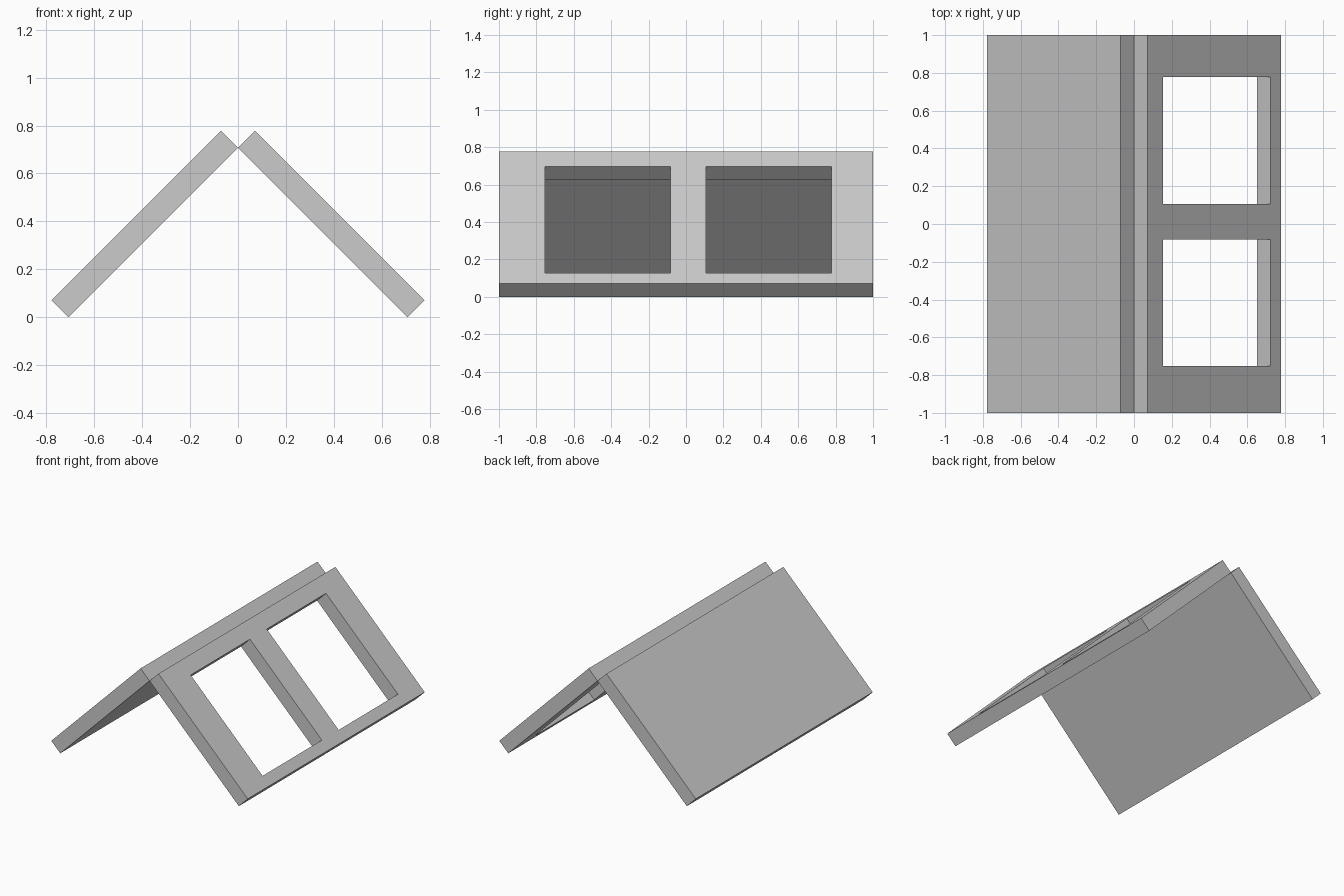
import bpy, bmesh
from mathutils import Vector

if "Cube" in bpy.data.objects:
    bpy.data.objects.remove(bpy.data.objects["Cube"])

K = 0.5 ** 0.5          # 45 degree pitch
THICK = 0.1


def roof_panel(name, side, s_cuts, y_cuts, holes=()):
    """Sloping slab from a grid (s = distance down the slope), minus hole cells."""
    bm = bmesh.new()
    grid = [[bm.verts.new((side * s * K, y, (1 - s) * K)) for y in y_cuts] for s in s_cuts]
    for i in range(len(s_cuts) - 1):
        for j in range(len(y_cuts) - 1):
            if (i, j) not in holes:
                bm.faces.new((grid[i][j], grid[i + 1][j], grid[i + 1][j + 1], grid[i][j + 1]))
    # drop grid corners no face uses, then thicken outwards along the roof normal
    bmesh.ops.delete(bm, geom=[v for v in bm.verts if not v.link_faces], context='VERTS')
    ext = bmesh.ops.extrude_face_region(bm, geom=bm.faces[:], use_keep_orig=True)
    new = [g for g in ext["geom"] if isinstance(g, bmesh.types.BMVert)]
    bmesh.ops.translate(bm, verts=new, vec=Vector((side * K, 0, K)) * THICK)
    bmesh.ops.recalc_face_normals(bm, faces=bm.faces[:])
    mesh = bpy.data.meshes.new(name)
    bm.to_mesh(mesh)
    bm.free()
    obj = bpy.data.objects.new(name, mesh)
    bpy.context.collection.objects.link(obj)
    return obj


# plain slope on the left, slope with two skylight openings on the right
roof_panel("left_roof_panel", -1, (0, 1), (-1, 1))
roof_panel("right_roof_panel", 1, (0, 0.116, 0.921, 1),
           (-1, -0.753, -0.083, 0.107, 0.777, 1), holes={(1, 1), (1, 3)})
